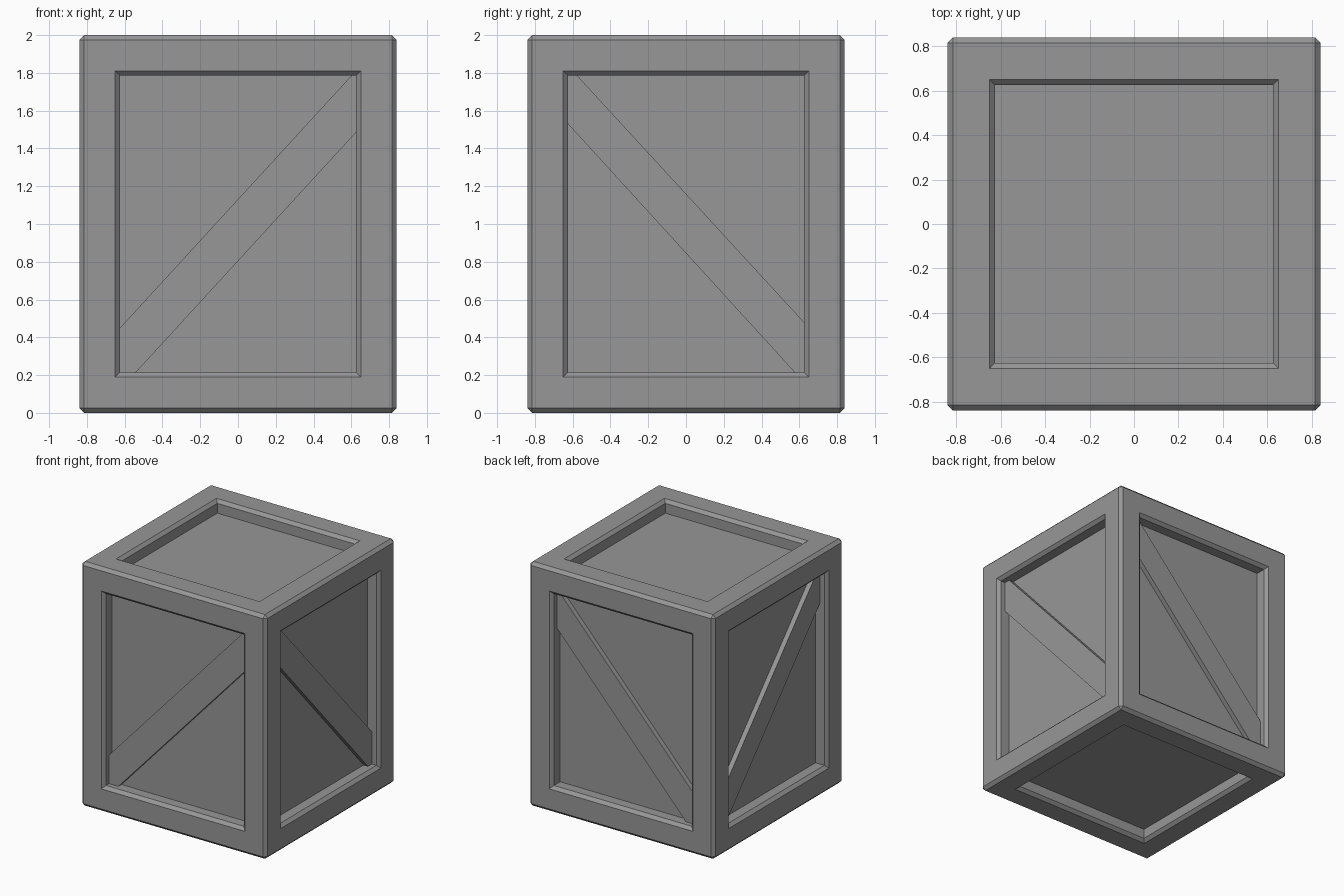
import bpy
import bmesh
from math import pi
from mathutils import Matrix, Vector

cube = bpy.data.objects.get("Cube")
if cube:
    bpy.data.objects.remove(cube, do_unlink=True)

HALF, HEIGHT = 0.84, 2.0
RIM, CHAMFER = 0.19, 0.025
PANEL_DEPTH, BRACE_DEPTH = 0.105, 0.065

grey = bpy.data.materials.new("crate grey")
grey.use_nodes = True
colour = (0.31, 0.31, 0.31, 1)
grey.diffuse_color = colour
grey.node_tree.nodes["Principled BSDF"].inputs["Base Color"].default_value = colour


def make_object(name, bm):
    bmesh.ops.recalc_face_normals(bm, faces=bm.faces[:])
    mesh = bpy.data.meshes.new(name)
    bm.to_mesh(mesh)
    bm.free()
    mesh.materials.append(grey)
    obj = bpy.data.objects.new(name, mesh)
    bpy.context.collection.objects.link(obj)
    return obj


# Crate body: box with a chamfered, sunken panel on all six sides
bm = bmesh.new()
bmesh.ops.create_cube(bm, size=1)
bmesh.ops.scale(bm, vec=(2 * HALF, 2 * HALF, HEIGHT), verts=bm.verts)
bmesh.ops.translate(bm, vec=(0, 0, HEIGHT / 2), verts=bm.verts)
outer_edges = bm.edges[:]
panels = bm.faces[:]
for thickness, depth in ((RIM, 0), (CHAMFER, -CHAMFER), (0, CHAMFER - PANEL_DEPTH)):
    bmesh.ops.inset_individual(bm, faces=panels, thickness=thickness,
                               depth=depth, use_even_offset=True)
bmesh.ops.bevel(bm, geom=outer_edges, offset=CHAMFER, offset_type='OFFSET',
                segments=1, profile=0.5, affect='EDGES')
make_object("crate_body", bm)


# Diagonal braces: one board outline clipped to the opening, per side
def add_brace(name, outline, angle):
    bm = bmesh.new()
    front = -HALF + BRACE_DEPTH
    face = bm.faces.new([bm.verts.new((x, front, z)) for x, z in outline])
    board = bmesh.ops.extrude_face_region(bm, geom=[face])["geom"]
    moved = [v for v in board if isinstance(v, bmesh.types.BMVert)]
    bmesh.ops.translate(bm, vec=Vector((0, PANEL_DEPTH - BRACE_DEPTH + 0.01, 0)), verts=moved)
    bmesh.ops.rotate(bm, cent=(0, 0, 0), matrix=Matrix.Rotation(angle, 3, 'Z'), verts=bm.verts)
    make_object(name, bm)


SIDE = HALF - RIM - CHAMFER
LOW, HIGH = RIM + CHAMFER, HEIGHT - RIM - CHAMFER
rising = [(-SIDE, LOW), (-0.54, LOW), (SIDE, 1.485), (SIDE, HIGH), (0.6, HIGH), (-SIDE, 0.45)]
falling = [(SIDE, LOW), (SIDE, 0.48), (-0.575, HIGH), (-SIDE, HIGH), (-SIDE, 1.53), (0.575, LOW)]
mirrored = [(-x, z) for x, z in rising]
mirrored_falling = [(-x, z) for x, z in falling]
add_brace("front_brace", rising, 0)
add_brace("back_brace", mirrored, pi)
add_brace("left_brace", falling, pi / 2)
add_brace("right_brace", mirrored_falling, -pi / 2)
